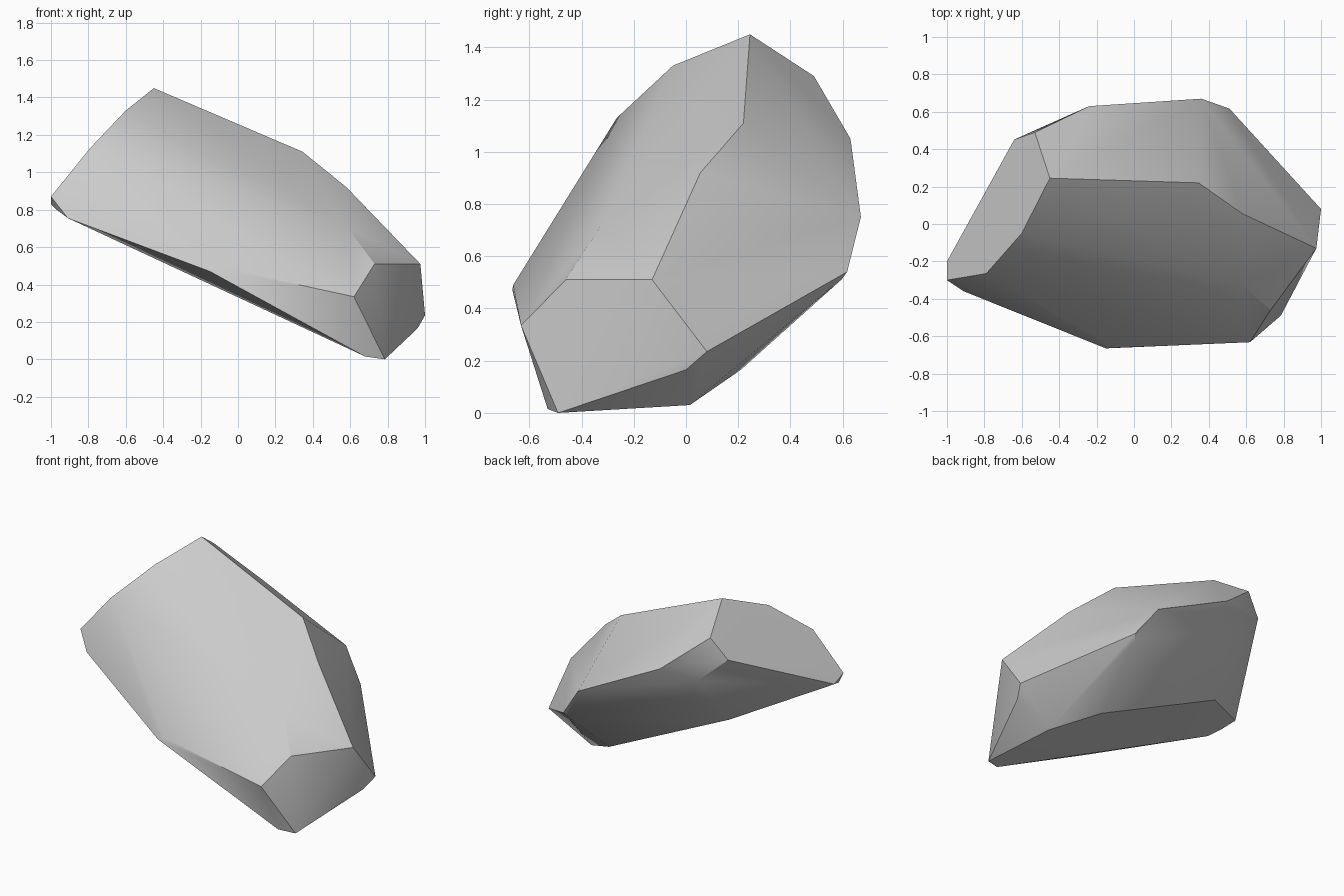
import bpy, bmesh, math

if "Cube" in bpy.data.objects:
    bpy.data.objects.remove(bpy.data.objects["Cube"])

# Corner points of the chipped boulder, grouped by region
crest = [(-.45, .245, 1.45), (.345, .22, 1.11), (-.6, -.05, 1.33), (-.79, -.265, 1.13),
         (.58, .055, .92), (.58, -.33, .71)]
right_end = [(.73, -.46, .51), (.975, -.13, .51), (1, .08, .235), (.96, 0, .165)]
front_side = [(.62, -.632, .335), (-.10, -.662, .49), (-.15, -.665, .47)]
back_side = [(-.24, .63, 1.05), (.36, .67, .75), (.51, .617, .54), (.49, .595, .51),
             (-.53, .49, 1.29), (-.64, .452, 1.15), (-.456, .526, .985), (-.38, .46, .79)]
left_end = [(-1, -.2, .83), (-1, -.3, .87), (-.97, -.29, .80), (-.91, -.36, .755)]
underside = [(.785, -.49, 0), (.68, -.53, .015), (.715, .015, .03),
             (.445, .21, .165), (-.485, .215, .605)]

# Boulder: convex hull of the corners, near-coplanar facets merged
bm = bmesh.new()
for p in crest + right_end + front_side + back_side + left_end + underside:
    bm.verts.new(p)
hull = bmesh.ops.convex_hull(bm, input=bm.verts[:])
loose = [v for v in bm.verts if not v.link_faces]
bmesh.ops.delete(bm, geom=loose, context='VERTS')
bmesh.ops.dissolve_limit(bm, angle_limit=math.radians(2),
                         verts=bm.verts[:], edges=bm.edges[:])
bmesh.ops.recalc_face_normals(bm, faces=bm.faces[:])
mesh = bpy.data.meshes.new("boulder")
bm.to_mesh(mesh)
bm.free()

boulder = bpy.data.objects.new("boulder", mesh)
bpy.context.collection.objects.link(boulder)
bpy.context.view_layer.objects.active = boulder
boulder.select_set(True)
bpy.ops.object.shade_smooth_by_angle(angle=math.radians(30))
